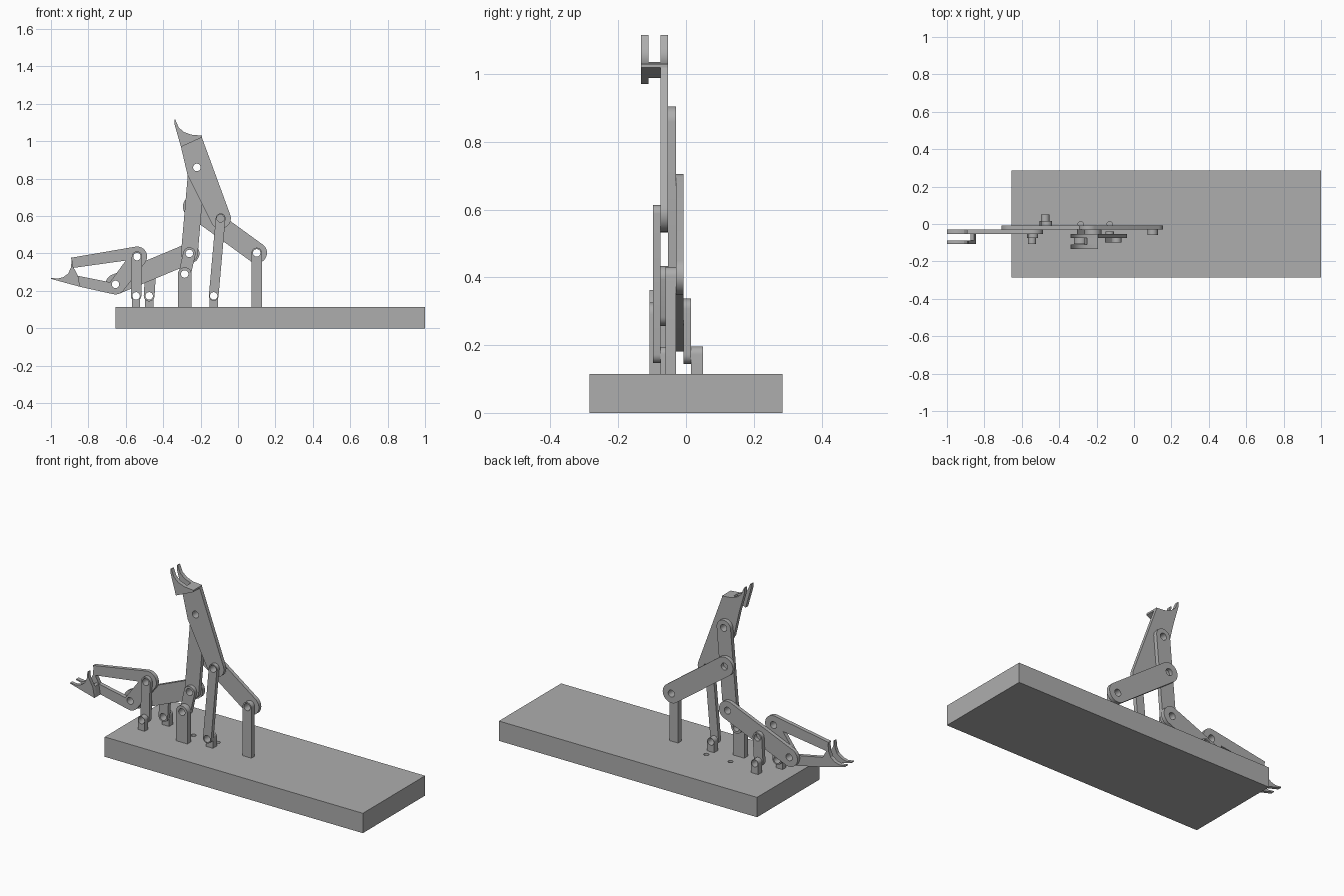
import bpy
from math import sin, cos, pi, radians
from mathutils import Vector
from mathutils.geometry import convex_hull_2d

if "Cube" in bpy.data.objects:
    bpy.data.objects.remove(bpy.data.objects["Cube"], do_unlink=True)

grey = bpy.data.materials.new("plain grey")
grey.use_nodes = True
GREY = (0.42, 0.42, 0.42, 1)
grey.diffuse_color = GREY
grey.node_tree.nodes["Principled BSDF"].inputs["Base Color"].default_value = GREY

HOLE = 0.02


def arc(center, r, a0=0, a1=360, n=32):
    a0, a1 = radians(a0), radians(a1)
    return [(center[0] + r * cos(a0 + (a1 - a0) * i / n),
             center[1] + r * sin(a0 + (a1 - a0) * i / n)) for i in range(n + 1)]


def ring(center, r):
    return arc(center, r)[:-1]


def hull(points):
    return [points[i] for i in convex_hull_2d([Vector(p) for p in points])]


def plate(name, outline, low, high, holes=(), r=HOLE, upright=True):
    """Extrude a flat outline with round holes; upright plates run along y."""
    curve = bpy.data.curves.new(name, "CURVE")
    curve.dimensions = "2D"
    curve.fill_mode = "BOTH"
    curve.extrude = (high - low) / 2
    for loop in [outline] + [ring(h, r) for h in holes]:
        spline = curve.splines.new("POLY")
        spline.points.add(len(loop) - 1)
        for point, (a, b) in zip(spline.points, loop):
            point.co = (a, b, 0, 1)
        spline.use_cyclic_u = True
    ob = bpy.data.objects.new(name, curve)
    bpy.context.collection.objects.link(ob)
    middle = (low + high) / 2
    if upright:
        ob.rotation_euler.x = pi / 2
        ob.location.y = middle
    else:
        ob.location.z = middle
    bpy.ops.object.select_all(action="DESELECT")
    ob.select_set(True)
    bpy.context.view_layer.objects.active = ob
    bpy.ops.object.convert(target="MESH")
    ob = bpy.context.object
    ob.name = name
    ob.data.materials.clear()
    ob.data.materials.append(grey)
    bpy.ops.object.shade_smooth_by_angle(angle=radians(30))
    return ob


def link(name, a, b, r, low, high):
    plate(name, hull(ring(a, r) + ring(b, r)), low, high, (a, b))


def post(name, pivot, r, low, high):
    x = pivot[0]
    foot = [(x - r, BASE_TOP), (x + r, BASE_TOP)]
    plate(name, hull(ring(pivot, r) + foot), low, high, (pivot,))


# Depth layers of the linkage, front to back
L0, L1, L2, L3, L4, L5, L6 = -0.108, -0.098, -0.075, -0.053, -0.03, -0.008, 0.015
BASE_TOP = 0.115

# Base: solid slab with a drilled top layer
slab = [(-0.655, -0.285), (1, -0.285), (1, 0.285), (-0.655, 0.285)]
plate("base", slab, 0, BASE_TOP - 0.05, upright=False)
plate("base_top", slab, BASE_TOP - 0.05, BASE_TOP,
      ((-0.285, 0), (-0.13, 0)), 0.014, upright=False)

# Pivots
rear_ground, elbow, wrist = (0.1, 0.403), (-0.24, 0.65), (-0.22, 0.86)
crank_ground, crank_end = (-0.285, 0.29), (-0.26, 0.4)
rod_ground, rod_end = (-0.13, 0.173), (-0.093, 0.588)
low_wrist, arm_top = (-0.655, 0.235), (-0.54, 0.383)
arm_ground, rocker_ground, rocker_end = (-0.545, 0.173), (-0.475, 0.173), (-0.467, 0.308)

# Posts
post("right_arm_post", arm_ground, 0.022, L0, L2)
post("rocker_post", rocker_ground, 0.023, L6, 0.05)
post("crank_post", crank_ground, 0.036, L0, L2)
post("rod_post", rod_ground, 0.022, L2, -0.04)
post("rear_post", rear_ground, 0.028, -0.06, L4)

# Links
link("upper_rocker", elbow, rear_ground, 0.055, L4, L5)
link("upright_link", crank_end, wrist, 0.045, L3, L4)
link("crank", crank_ground, crank_end, 0.033, L2, L3)
link("control_rod", rod_ground, rod_end, 0.026, L1, L2)
link("lower_link", crank_end, low_wrist, 0.054, L4, L5)
link("lower_arm_rod", arm_ground, arm_top, 0.028, L2, L3)
link("lower_rocker", rocker_ground, rocker_end, 0.029, L5, L6)

# Upper arm plate and its two-finger claw
plate("upper_arm", hull(ring(rod_end, 0.055) + [(-0.27, 0.82), (-0.305, 0.97), (-0.193, 1.02)]),
      L2, L3, (rod_end, wrist))
upper_claw = [(-0.305, 0.97), (-0.193, 1.02), (-0.193, 1.03), (-0.25, 1.035), (-0.29, 1.05),
              (-0.317, 1.073), (-0.335, 1.115), (-0.34, 1.115), (-0.338, 1.085)]
plate("upper_claw_inner", upper_claw, L2, L3)
plate("upper_claw_outer", upper_claw, -0.133, -0.11)
plate("upper_claw_bridge", [(-0.265, 0.988), (-0.193, 1.02), (-0.193, 1.03), (-0.25, 1.035)],
      -0.11, L2)

# Lower bent arm and its two-finger claw
bent = ([(-0.845, 0.222)] + arc(low_wrist, 0.054, -102, -37, 8) + arc(arm_top, 0.054, -37, 98, 16)
        + [(-0.893, 0.377), (-0.88, 0.323), (-0.6, 0.362), (-0.685, 0.246), (-0.855, 0.28)])
plate("lower_arm", bent, L3, L4, (low_wrist, arm_top))
lower_claw = [(-0.845, 0.222), (-0.855, 0.28), (-0.882, 0.33), (-0.885, 0.363), (-0.89, 0.363),
              (-0.893, 0.325), (-0.908, 0.292), (-0.935, 0.273), (-0.965, 0.265),
              (-1, 0.27), (-1, 0.264)]
plate("lower_claw_inner", lower_claw, L3, L4)
plate("lower_claw_outer", lower_claw, L0, -0.088)
plate("lower_claw_bridge", [(-0.845, 0.222), (-0.855, 0.28), (-0.873, 0.283), (-0.863, 0.227)],
      -0.088, L3)
